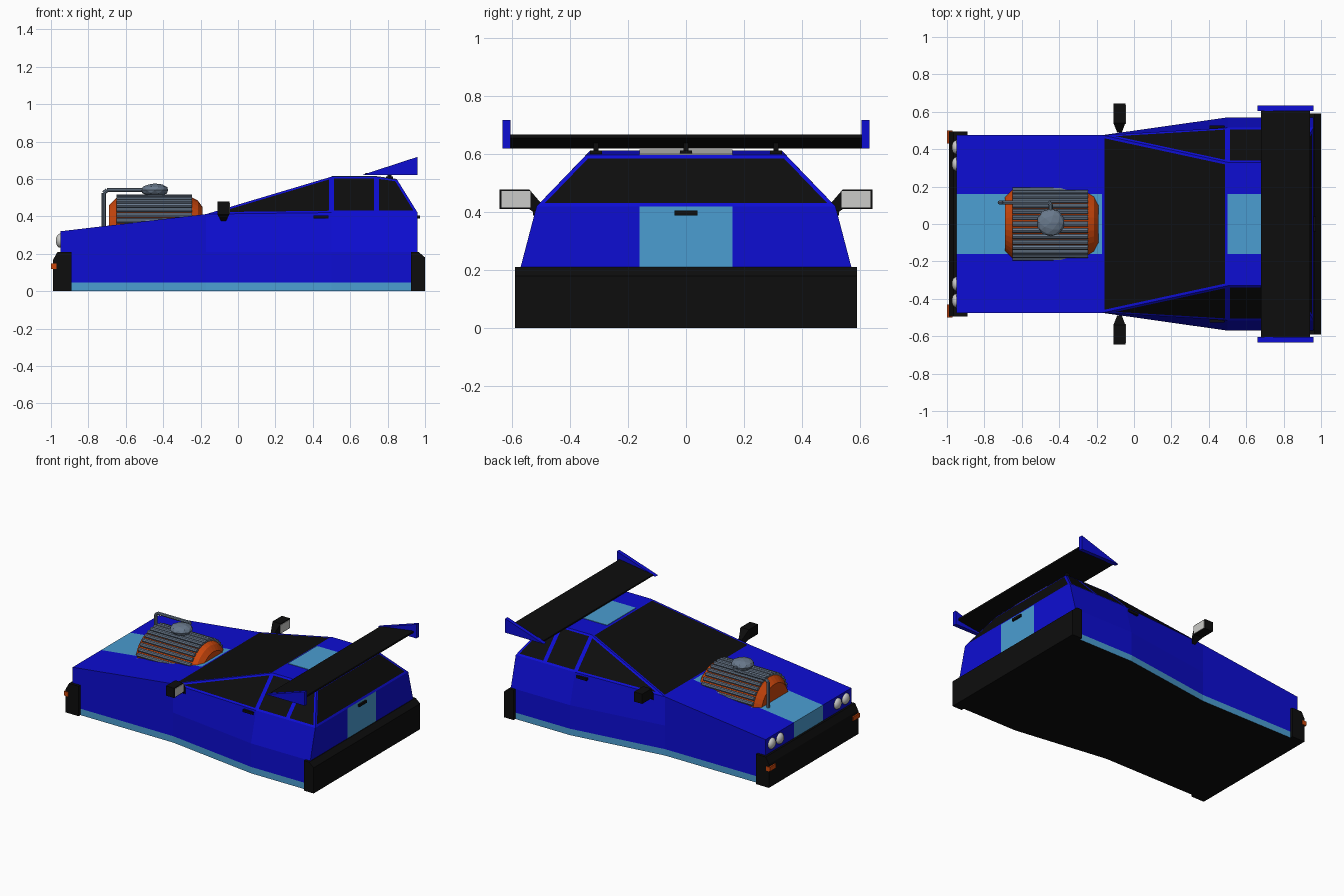
import bpy, bmesh, math
from mathutils import Vector

old = bpy.data.objects.get("Cube")
if old:
    bpy.data.objects.remove(old, do_unlink=True)


def material(name, r, g, b):
    m = bpy.data.materials.new(name)
    m.use_nodes = True
    m.diffuse_color = (r, g, b, 1)
    m.node_tree.nodes["Principled BSDF"].inputs["Base Color"].default_value = (r, g, b, 1)
    return m


BLUE = material("deep blue", 0.004, 0.004, 0.65)
SKY = material("light blue", 0.07, 0.34, 0.64)
BLACK = material("black", 0.004, 0.004, 0.004)
ORANGE = material("orange", 0.62, 0.065, 0.004)
STEEL = material("steel grey", 0.14, 0.19, 0.26)
PALE = material("pale grey", 0.6, 0.6, 0.58)


def finish(name, bm, *mats):
    bmesh.ops.recalc_face_normals(bm, faces=bm.faces)
    me = bpy.data.meshes.new(name)
    bm.to_mesh(me)
    bm.free()
    for m in mats:
        me.materials.append(m)
    ob = bpy.data.objects.new(name, me)
    bpy.context.collection.objects.link(ob)
    return ob


def loft(name, rings, mat):
    """Closed solid through equal-sized rings of points."""
    bm = bmesh.new()
    rows = [[bm.verts.new(p) for p in ring] for ring in rings]
    n = len(rows[0])
    for a, b in zip(rows, rows[1:]):
        for i in range(n):
            j = (i + 1) % n
            bm.faces.new((a[i], a[j], b[j], b[i]))
    bm.faces.new(rows[0])
    bm.faces.new(rows[-1])
    return finish(name, bm, mat)


def prism(name, profile, y0, y1, mat):
    """Side profile (x, z) extruded across y."""
    return loft(name, [[(x, y, z) for x, z in profile] for y in (y0, y1)], mat)


def box(name, x0, x1, y0, y1, z0, z1, mat):
    return prism(name, [(x0, z0), (x1, z0), (x1, z1), (x0, z1)], y0, y1, mat)


def rod(bm, a, b, radius, sides=8):
    a, b = Vector(a), Vector(b)
    rot = (b - a).to_track_quat('Z', 'Y').to_matrix().to_4x4()
    rot.translation = (a + b) / 2
    bmesh.ops.create_cone(bm, cap_ends=True, segments=sides, radius1=radius,
                          radius2=radius, depth=(b - a).length, matrix=rot)


# Lower body: stations of (x, lower half width, belt half width, belt height)
STRIPE, SEAM = 0.16, 0.21
stations = [(-0.95, 0.475, 0.475, 0.32), (-0.17, 0.475, 0.475, 0.412),
            (0.5, 0.57, 0.515, 0.42), (0.96, 0.57, 0.515, 0.42)]
bm = bmesh.new()
grid = []
for x, low, belt, top in stations:
    levels = [(0, low), (0.045, low), (SEAM, low), (top, belt)]
    grid.append([[bm.verts.new((x, y, z)) for y in (-w, -STRIPE, STRIPE, w)] for z, w in levels])
for a, b in zip(grid, grid[1:]):
    for k in range(3):
        for c in (0, 3):
            bm.faces.new((a[k][c], a[k + 1][c], b[k + 1][c], b[k][c]))
        for lev in (0, 3):
            bm.faces.new((a[lev][k], a[lev][k + 1], b[lev][k + 1], b[lev][k]))
for g in (grid[0], grid[-1]):
    for k in range(3):
        for c in range(3):
            bm.faces.new((g[k][c], g[k][c + 1], g[k + 1][c + 1], g[k + 1][c]))
for f in bm.faces:
    c = f.calc_center_median()
    if c.z < 0.001:
        f.material_index = 2
    elif c.z < 0.045 or (abs(c.y) < 0.01 and c.z > SEAM):
        f.material_index = 1
finish("body", bm, BLUE, SKY, BLACK)

# Cabin: each glazed panel is inset and the inner face becomes dark glass
bm = bmesh.new()


def pair(x, w, z):
    return [bm.verts.new((x, s * w, z)) for s in (-1, 1)]


cowl, belt_mid = pair(-0.17, 0.475, 0.412), pair(0.5, 0.515, 0.42)
belt_rear, belt_end = pair(0.74, 0.515, 0.42), pair(0.96, 0.515, 0.42)
roof_front, roof_rear = pair(0.5, 0.33, 0.612), pair(0.74, 0.33, 0.612)
hatch_top = pair(0.85, 0.344, 0.597)
glass = [bm.faces.new((cowl[0], cowl[1], roof_front[1], roof_front[0])),
         bm.faces.new((hatch_top[0], hatch_top[1], belt_end[1], belt_end[0]))]
for s in (0, 1):
    glass += [bm.faces.new((cowl[s], belt_mid[s], roof_front[s])),
              bm.faces.new((belt_mid[s], belt_rear[s], roof_rear[s], roof_front[s])),
              bm.faces.new((belt_rear[s], belt_end[s], hatch_top[s], roof_rear[s]))]
bm.faces.new((roof_front[0], roof_front[1], roof_rear[1], roof_rear[0]))
bm.faces.new((roof_rear[0], roof_rear[1], hatch_top[1], hatch_top[0]))
bmesh.ops.recalc_face_normals(bm, faces=bm.faces)
bmesh.ops.inset_individual(bm, faces=glass, thickness=0.014, use_even_offset=True)
for f in glass:
    f.material_index = 1
finish("cabin", bm, BLUE, BLACK)
box("roof_stripe", 0.5, 0.74, -STRIPE, STRIPE, 0.608, 0.615, SKY)
prism("roof_rear_panel", [(0.74, 0.608), (0.85, 0.593), (0.85, 0.6), (0.74, 0.615)],
      -STRIPE, STRIPE, PALE)

# Bumpers
prism("front_bumper", [(-0.89, 0), (-0.99, 0), (-0.99, 0.165), (-0.965, 0.21), (-0.89, 0.21)],
      -0.495, 0.495, BLACK)
prism("rear_bumper", [(0.925, 0), (1, 0), (1, 0.18), (0.965, 0.21), (0.925, 0.21)],
      -0.59, 0.59, BLACK)

# Parts repeated on both sides
for s, side in ((-1, "near"), (1, "far")):
    box(side + "_indicator", -1, -0.97, s * 0.43, s * 0.5, 0.118, 0.148, ORANGE)
    for n, y in enumerate((0.32, 0.41)):
        bm = bmesh.new()
        bmesh.ops.create_uvsphere(bm, u_segments=14, v_segments=8, radius=0.038)
        bmesh.ops.scale(bm, vec=(0.65, 1, 1), verts=bm.verts)
        bmesh.ops.translate(bm, vec=(-0.95, s * y, 0.27), verts=bm.verts)
        lamp = finish(f"{side}_headlight_{n + 1}", bm, PALE)
        lamp.data.shade_smooth()
    box(side + "_door_handle", 0.405, 0.485, s * 0.5, s * 0.527, 0.388, 0.405, BLACK)
    rings = []
    for y, x0, x1, z0, z1 in ((0.49, -0.09, -0.065, 0.375, 0.42),
                              (0.54, -0.11, -0.046, 0.41, 0.478),
                              (0.643, -0.11, -0.046, 0.41, 0.478)):
        rings.append([(x0, s * y, z0), (x1, s * y, z0), (x1, s * y, z1), (x0, s * y, z1)])
    loft(side + "_mirror", rings, BLACK)
    box(side + "_mirror_glass", -0.048, -0.043, s * 0.535, s * 0.635, 0.416, 0.472, PALE)
    prism(side + "_wing_endplate", [(0.66, 0.62), (0.96, 0.62), (0.96, 0.718)],
          s * 0.605, s * 0.633, BLUE)

box("hatch_handle", 0.95, 0.972, -0.04, 0.04, 0.388, 0.405, BLACK)

# Rear wing and its struts
prism("rear_wing", [(0.68, 0.62), (0.7, 0.62), (0.94, 0.655), (0.94, 0.667), (0.68, 0.63)],
      -0.607, 0.607, BLACK)
for n, y in enumerate((-0.31, 0, 0.31)):
    box(f"wing_strut_{n + 1}", 0.8, 0.82, y - 0.008, y + 0.008, 0.595, 0.64, BLACK)
    box(f"strut_foot_{n + 1}", 0.79, 0.83, y - 0.02, y + 0.02, 0.6, 0.612, BLACK)

# Engine: tapered drum with ribs along it
ENGINE_Z = 0.31
drum = []
for x, r in ((-0.69, 0.15), (-0.65, 0.19), (-0.245, 0.19), (-0.215, 0.175), (-0.19, 0.14)):
    drum.append([(x, r * math.cos(a), ENGINE_Z + r * math.sin(a))
                 for a in (math.tau * i / 32 for i in range(32))])
loft("engine_drum", drum, ORANGE)
bm = bmesh.new()
for deg in range(0, 181, 10):
    y = 0.194 * math.cos(math.radians(deg))
    z = ENGINE_Z + 0.194 * math.sin(math.radians(deg))
    rod(bm, (-0.65, y, z), (-0.245, y, z), 0.0135)
finish("engine_ribs", bm, STEEL)

# Intake dome and pipe
bm = bmesh.new()
bmesh.ops.create_icosphere(bm, subdivisions=2, radius=0.075)
bmesh.ops.scale(bm, vec=(1, 1, 0.48), verts=bm.verts)
bmesh.ops.translate(bm, vec=(-0.445, 0.008, 0.54), verts=bm.verts)
finish("intake_dome", bm, STEEL)
bm = bmesh.new()
path = [(-0.445, 0.03, 0.54), (-0.445, 0.105, 0.54), (-0.455, 0.115, 0.54),
        (-0.7, 0.115, 0.54), (-0.718, 0.115, 0.525), (-0.718, 0.115, 0.33)]
for a, b in zip(path, path[1:]):
    rod(bm, a, b, 0.011)
finish("intake_pipe", bm, STEEL)
